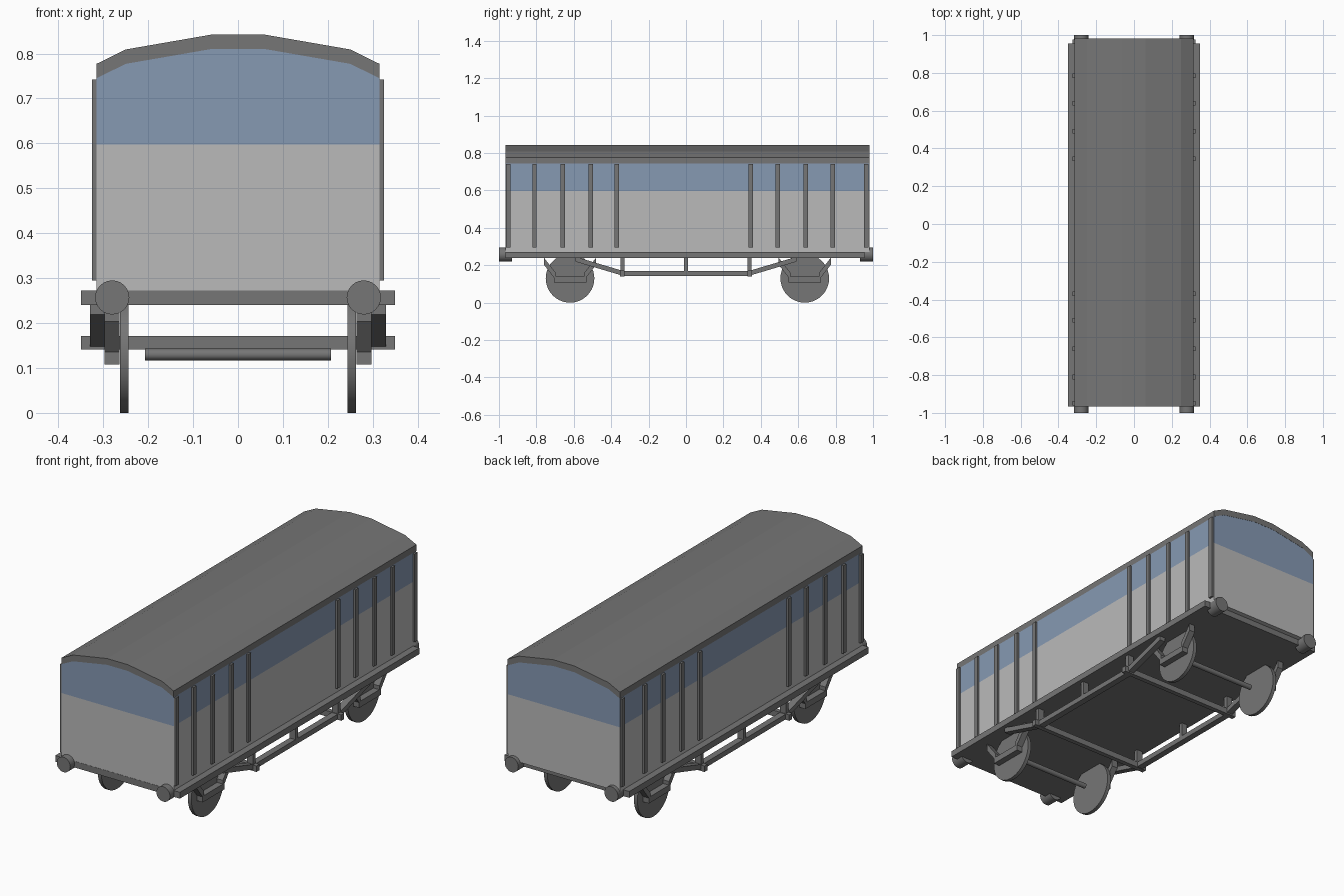
import bpy, bmesh, math
from mathutils import Vector

if "Cube" in bpy.data.objects:
    bpy.data.objects.remove(bpy.data.objects["Cube"])


def material(name, rgb):
    m = bpy.data.materials.new(name)
    m.diffuse_color = (*rgb, 1)
    m.use_nodes = True
    m.node_tree.nodes["Principled BSDF"].inputs["Base Color"].default_value = m.diffuse_color
    return m


GREY = material("dark grey", (0.18, 0.18, 0.18))
LIGHT = material("light grey", (0.49, 0.49, 0.49))
BLUE = material("muted blue", (0.24, 0.32, 0.45))


def finish(name, bm, *mats):
    bmesh.ops.recalc_face_normals(bm, faces=bm.faces)
    me = bpy.data.meshes.new(name)
    bm.to_mesh(me)
    bm.free()
    ob = bpy.data.objects.new(name, me)
    bpy.context.collection.objects.link(ob)
    for m in mats:
        me.materials.append(m)
    return ob


def extruded(points, y0, y1):
    """Extrude an x-z outline along y."""
    bm = bmesh.new()
    face = bm.faces.new([bm.verts.new((x, y0, z)) for x, z in points])
    ext = bmesh.ops.extrude_face_region(bm, geom=[face])
    verts = [v for v in ext["geom"] if isinstance(v, bmesh.types.BMVert)]
    bmesh.ops.translate(bm, verts=verts, vec=(0, y1 - y0, 0))
    return bm


def box(name, x0, x1, y0, y1, z0, z1):
    return finish(name, extruded([(x0, z0), (x1, z0), (x1, z1), (x0, z1)], y0, y1), GREY)


def side_bar(name, x0, x1, a, b, h):
    """Bar in a y-z plane from a to b, with vertically cut ends of height h."""
    bm = bmesh.new()
    outline = [(a[0], a[1] - h / 2), (b[0], b[1] - h / 2),
               (b[0], b[1] + h / 2), (a[0], a[1] + h / 2)]
    sides = [[bm.verts.new((x, y, z)) for y, z in outline] for x in (x0, x1)]
    bm.faces.new(sides[0])
    bm.faces.new(sides[1])
    for i in range(4):
        j = (i + 1) % 4
        bm.faces.new((sides[0][i], sides[0][j], sides[1][j], sides[1][i]))
    return finish(name, bm, GREY)


def cylinder(name, centre, radius, length, axis, segments=32):
    bpy.ops.mesh.primitive_cylinder_add(vertices=segments, radius=radius, depth=length, location=centre)
    ob = bpy.context.object
    ob.name = name
    ob.rotation_euler = (0, math.pi / 2, 0) if axis == "x" else (math.pi / 2, 0, 0)
    ob.data.materials.append(GREY)
    bpy.ops.object.shade_smooth_by_angle(angle=math.radians(30))
    return ob


FRONT, BACK = -0.965, 0.98
arc = [(0.315, 0.745), (0.25, 0.777), (0.06, 0.81)]
under = arc + [(-x, z) for x, z in reversed(arc)]

# Body: light grey below, blue band above
bm = extruded([(-0.315, 0.27), (0.315, 0.27)] + under, FRONT, BACK)
bmesh.ops.bisect_plane(bm, geom=bm.verts[:] + bm.edges[:] + bm.faces[:],
                       plane_co=(0, 0, 0.598), plane_no=(0, 0, 1))
for f in bm.faces:
    f.material_index = 1 if f.calc_center_median().z > 0.598 else 0
finish("body", bm, LIGHT, BLUE)

# Curved roof and floor frame
over = [(x, z + 0.032) for x, z in reversed(under)]
finish("roof", extruded(under + over, FRONT - 0.001, BACK + 0.001), GREY)
box("floor_frame", -0.35, 0.35, -0.966, 0.955, 0.24, 0.272)

# Buffers
for x in (-0.28, 0.28):
    for y in (-0.965, 0.965):
        cylinder("buffer", (x, y, 0.257), 0.038, 0.07, "y", 24)

# Cross beams between the underframe trusses
for y in (-0.34, 0.34):
    box("cross_beam", -0.35, 0.35, y - 0.012, y + 0.012, 0.141, 0.171)

for s in (-1, 1):
    # Side posts
    for y in (-0.95, -0.81, -0.66, -0.51, -0.37, 0.345, 0.49, 0.64, 0.785, 0.965):
        x0, x1 = sorted((s * 0.31, s * 0.325))
        box("side_post", x0, x1, y - 0.012, y + 0.012, 0.295, 0.742)
    # Truss rods
    x0, x1 = sorted((s * 0.297, s * 0.33))
    box("truss_rail", x0, x1, -0.34, 0.34, 0.143, 0.169)
    for y in (-0.34, 0, 0.34):
        box("truss_post", x0, x1, y - 0.01, y + 0.01, 0.165, 0.242)
    for e in (-1, 1):
        side_bar("truss_diagonal", x0, x1, (e * 0.335, 0.156), (e * 0.59, 0.232), 0.026)

# Wheels, axles and wheel guards
for cy in (-0.62, 0.635):
    cylinder("axle", (0, cy, 0.13), 0.013, 0.414, "x", 16)
    for s in (-1, 1):
        cylinder("wheel", (s * 0.253, cy, 0.13), 0.13, 0.019, "x", 40)
        x0, x1 = sorted((s * 0.264, s * 0.297))
        box("guard_bar", x0, x1, cy - 0.087, cy + 0.087, 0.108, 0.139)
        for e in (-1, 1):
            side_bar("guard_leg", x0, x1, (cy + e * 0.075, 0.139), (cy + e * 0.14, 0.222), 0.038)
